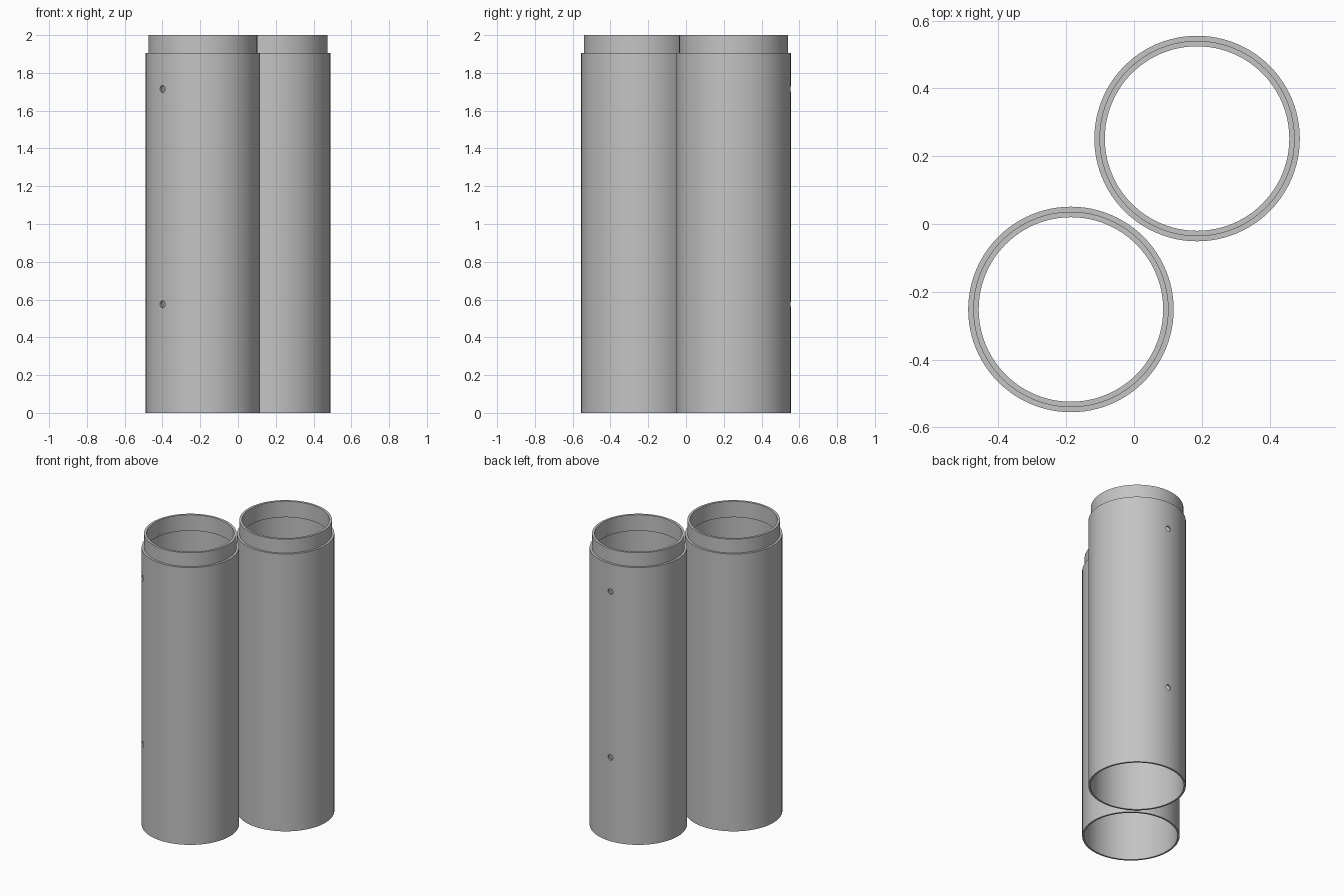
import bpy, bmesh, math
from mathutils import Matrix, Vector

if "Cube" in bpy.data.objects:
    bpy.data.objects.remove(bpy.data.objects["Cube"])

SEGMENTS = 96
HOLE_HEIGHTS = (0.575, 1.715)
HOLE_RADIUS = 0.019
# radius, height around the wall: body, shoulder, narrow neck, bore with socket step
PROFILE = [(0.303, 0), (0.303, 1.905), (0.288, 1.905), (0.288, 2.0),
           (0.272, 2.0), (0.272, 1.89), (0.291, 1.89), (0.291, 0)]

grey = bpy.data.materials.new("grey_metal")
grey.diffuse_color = (0.55, 0.55, 0.55, 1)
grey.use_nodes = True
grey.node_tree.nodes["Principled BSDF"].inputs["Base Color"].default_value = grey.diffuse_color


def add_object(name, bm):
    bmesh.ops.recalc_face_normals(bm, faces=bm.faces)
    mesh = bpy.data.meshes.new(name)
    bm.to_mesh(mesh)
    bm.free()
    mesh.materials.append(grey)
    obj = bpy.data.objects.new(name, mesh)
    bpy.context.collection.objects.link(obj)
    return obj


def pipe(name, x, y, hole_angle):
    # Pipe wall turned from its closed cross-section
    bm = bmesh.new()
    rings = []
    for i in range(SEGMENTS):
        a = 2 * math.pi * i / SEGMENTS
        rings.append([bm.verts.new((x + r * math.cos(a), y + r * math.sin(a), z))
                      for r, z in PROFILE])
    n = len(PROFILE)
    for i in range(SEGMENTS):
        p, q = rings[i], rings[(i + 1) % SEGMENTS]
        for j in range(n):
            k = (j + 1) % n
            bm.faces.new((p[j], q[j], q[k], p[k]))
    obj = add_object(name, bm)

    # Two small screw holes drilled through one side
    bm = bmesh.new()
    a = math.radians(hole_angle)
    out = Vector((math.cos(a), math.sin(a), 0))
    turn = out.to_track_quat('Z', 'Y').to_matrix().to_4x4()
    for z in HOLE_HEIGHTS:
        place = Matrix.Translation(Vector((x, y, z)) + out * 0.297) @ turn
        bmesh.ops.create_cone(bm, cap_ends=True, segments=20, radius1=HOLE_RADIUS,
                              radius2=HOLE_RADIUS, depth=0.1, matrix=place)
    cutter = add_object(name + "_hole_cutter", bm)
    cutter.hide_render = True
    cutter.hide_set(True)
    cut = obj.modifiers.new("screw_holes", 'BOOLEAN')
    cut.operation = 'DIFFERENCE'
    cut.solver = 'EXACT'
    cut.object = cutter

    # Smooth walls with crisp rims; bake the holes first
    bpy.ops.object.select_all(action='DESELECT')
    obj.select_set(True)
    bpy.context.view_layer.objects.active = obj
    bpy.ops.object.modifier_apply(modifier=cut.name)
    bpy.data.objects.remove(cutter)
    bpy.ops.object.shade_smooth_by_angle(angle=math.radians(30))


pipe("front_pipe", -0.186, -0.252, 225)
pipe("back_pipe", 0.186, 0.252, 90)
